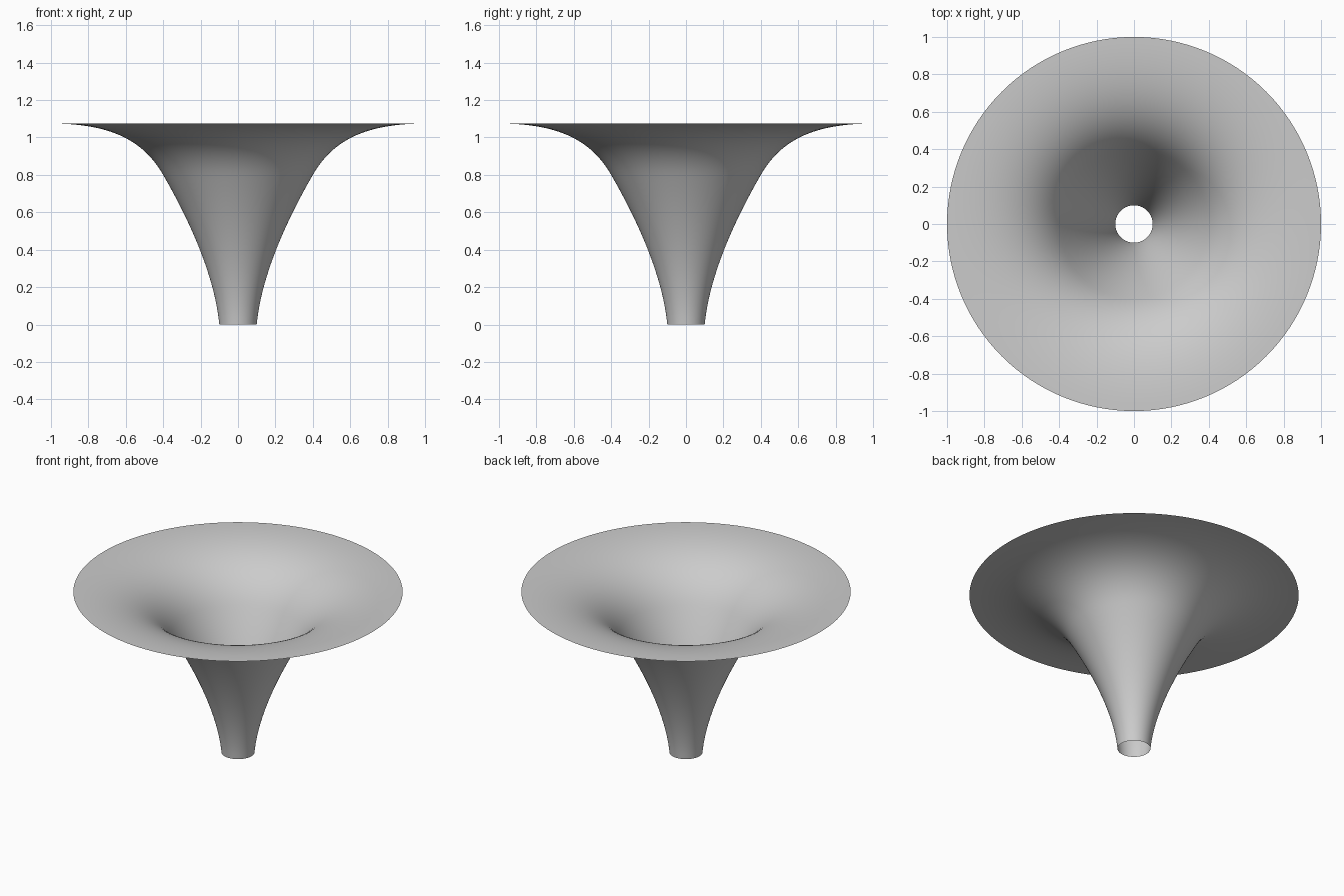
import bpy
import bmesh
import math
from mathutils import Vector
from mathutils.geometry import interpolate_bezier

cube = bpy.data.objects.get("Cube")
if cube:
    bpy.data.objects.remove(cube, do_unlink=True)

SIDES = 128

# Matte grey surface
grey = bpy.data.materials.new("light_grey")
grey.use_nodes = True
color = (0.6, 0.6, 0.6, 1)
grey.diffuse_color = color
grey.node_tree.nodes["Principled BSDF"].inputs["Base Color"].default_value = color


def bezier(*points, steps=24):
    """Sample a cubic curve given as (radius, height) control points."""
    return interpolate_bezier(*[Vector((r, 0, z)) for r, z in points], steps)


# Half profile: narrow throat, then the flaring bell
throat = bezier((0.1, 0), (0.125, 0.27), (0.27, 0.575), (0.40, 0.80))
bell = bezier((0.40, 0.80), (0.52, 1.01), (0.72, 1.073), (1, 1.075))
profile = throat + bell[1:]

# Revolve the profile into a thin open funnel
bm = bmesh.new()
verts = [bm.verts.new(p) for p in profile]
edges = [bm.edges.new(pair) for pair in zip(verts, verts[1:])]
bmesh.ops.spin(bm, geom=verts + edges, cent=(0, 0, 0), axis=(0, 0, 1),
               angle=math.tau, steps=SIDES, use_merge=True)
bmesh.ops.remove_doubles(bm, verts=bm.verts, dist=0.0001)
bmesh.ops.recalc_face_normals(bm, faces=bm.faces)

# Point the normals up and inward
rim_face = max(bm.faces, key=lambda f: f.calc_center_median().z)
if rim_face.normal.z < 0:
    bmesh.ops.reverse_faces(bm, faces=bm.faces)
for face in bm.faces:
    face.smooth = True

mesh = bpy.data.meshes.new("funnel")
bm.to_mesh(mesh)
bm.free()
mesh.materials.append(grey)
funnel = bpy.data.objects.new("funnel", mesh)
bpy.context.collection.objects.link(funnel)
